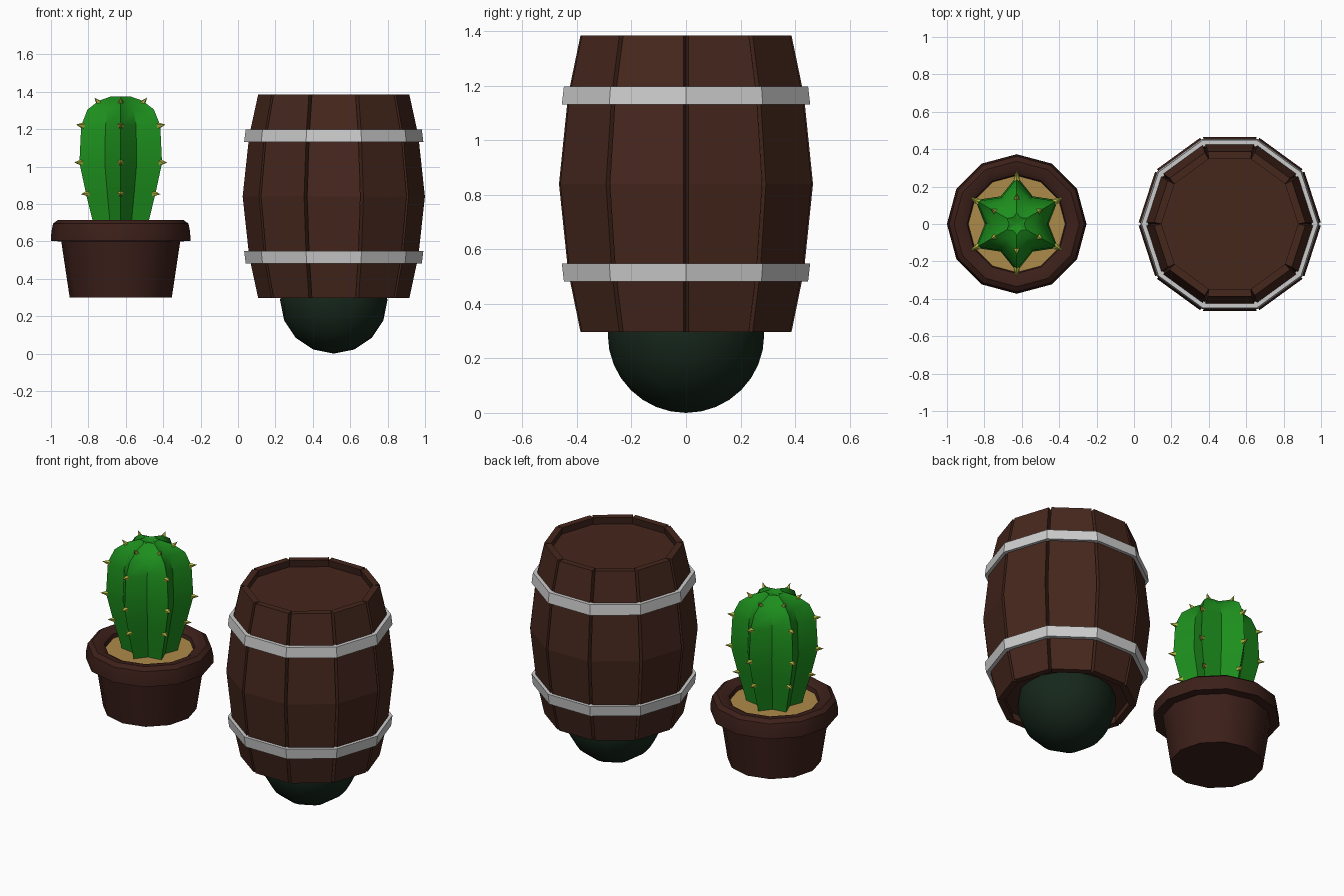
import bpy, bmesh, math
from mathutils import Vector

if "Cube" in bpy.data.objects:
    bpy.data.objects.remove(bpy.data.objects["Cube"])


def material(name, rgb):
    m = bpy.data.materials.new(name)
    m.diffuse_color = (*rgb, 1)
    m.use_nodes = True
    m.node_tree.nodes["Principled BSDF"].inputs["Base Color"].default_value = m.diffuse_color
    return m


WOOD = material("wood", (0.06, 0.02, 0.012))
CLAY = material("clay", (0.045, 0.014, 0.01))
GREEN = material("green", (0.012, 0.27, 0.012))
SAND = material("sand", (0.42, 0.26, 0.07))
SPINE = material("spine", (0.4, 0.45, 0.05))
DARK = material("dark_green", (0.008, 0.02, 0.011))


def finish(name, bm, loc, mat=None, smooth=None):
    bmesh.ops.recalc_face_normals(bm, faces=bm.faces)
    me = bpy.data.meshes.new(name)
    bm.to_mesh(me)
    bm.free()
    ob = bpy.data.objects.new(name, me)
    ob.location = loc
    bpy.context.collection.objects.link(ob)
    if mat:
        me.materials.append(mat)
    if smooth:
        bpy.ops.object.select_all(action='DESELECT')
        ob.select_set(True)
        bpy.context.view_layer.objects.active = ob
        bpy.ops.object.shade_smooth_by_angle(angle=math.radians(smooth))
    return ob


def lathe(name, profile, n, loc, mat=None, smooth=None, closed=False, valley=1.0, start=0):
    """Revolve (radius, z) points; every other side is scaled by valley."""
    bm = bmesh.new()
    rings = []
    for r, z in profile:
        ring = []
        for i in range(n):
            a = start + math.tau * i / n
            k = r * (valley if i % 2 else 1)
            ring.append(bm.verts.new((k * math.cos(a), k * math.sin(a), z)))
        rings.append(ring)
    pairs = list(zip(rings, rings[1:]))
    if closed:
        pairs.append((rings[-1], rings[0]))
    else:
        bm.faces.new(rings[0])
        bm.faces.new(rings[-1])
    for a, b in pairs:
        for i in range(n):
            j = (i + 1) % n
            bm.faces.new((a[i], a[j], b[j], b[i]))
    return finish(name, bm, loc, mat, smooth)


POT = (-0.627, 0, 0)
BARREL = (0.512, 0, 0)

# Pot with a thick rounded rim, and the sand inside
lathe("pot", [(0.273, 0.30), (0.318, 0.60), (0.373, 0.602), (0.371, 0.65), (0.362, 0.695),
              (0.335, 0.715), (0.295, 0.713), (0.265, 0.695), (0.25, 0.64)], 12, POT, CLAY, 40)
lathe("sand", [(0.255, 0.64), (0.26, 0.672)], 12, POT, SAND)

# Six-ribbed cactus body
ribs = [(0.155, 0.64), (0.176, 0.72), (0.213, 0.85), (0.255, 1.02), (0.244, 1.22),
        (0.205, 1.305), (0.135, 1.352), (0.06, 1.375), (0.01, 1.362)]
lathe("cactus", ribs, 12, POT, GREEN, 35, valley=0.67, start=math.pi / 6)

# Spines along each rib: radius, height, outward and upward direction
bm = bmesh.new()
for k in range(6):
    a = math.pi / 6 + k * math.pi / 3
    for r, z, out, up in ((0.213, 0.855, 1, -0.1), (0.255, 1.022, 1, 0),
                          (0.244, 1.22, 1, 0.15), (0.14, 1.345, 0.7, 0.75)):
        d = Vector((out * math.cos(a), out * math.sin(a), up)).normalized()
        base = Vector((r * math.cos(a), r * math.sin(a), z)) + d * 0.01
        mat = d.to_track_quat('Z', 'Y').to_matrix().to_4x4()
        mat.translation = base
        bmesh.ops.create_cone(bm, cap_ends=True, segments=5, radius1=0.018, radius2=0,
                              depth=0.045, matrix=mat)
finish("spines", bm, POT, SPINE)

# Ten bulging barrel staves with grooves between them
curve = [(0.407, 0.297), (0.455, 0.52), (0.49, 0.84), (0.455, 1.165), (0.407, 1.385)]
half = math.pi / 10
bm = bmesh.new()
for k in range(10):
    a = half + k * 2 * half
    n = Vector((math.cos(a), math.sin(a), 0))
    t = Vector((-n.y, n.x, 0))
    sections = []
    for r, z in curve:
        ap, ri = r * math.cos(half), r - 0.042
        wo, wi = r * math.sin(half) - 0.009, ri * math.sin(half)
        pts = ((ap, -wo), (ap, wo), (ri * math.cos(half), wi), (ri * math.cos(half), -wi))
        sections.append([bm.verts.new(n * d + t * w + Vector((0, 0, z))) for d, w in pts])
    bm.faces.new(sections[0])
    bm.faces.new(sections[-1])
    for s, u in zip(sections, sections[1:]):
        for i in range(4):
            j = (i + 1) % 4
            bm.faces.new((s[i], s[j], u[j], u[i]))
finish("barrel_staves", bm, BARREL, WOOD)

# Recessed barrel heads
lathe("barrel_lid", [(0.375, 1.315), (0.372, 1.34)], 10, BARREL, WOOD)
lathe("barrel_base", [(0.372, 0.342), (0.375, 0.367)], 10, BARREL, WOOD)

# Metal hoops
lathe("upper_hoop", [(0.445, 1.132), (0.479, 1.132), (0.471, 1.198), (0.437, 1.198)],
      10, BARREL, closed=True)
lathe("lower_hoop", [(0.437, 0.482), (0.471, 0.482), (0.479, 0.548), (0.445, 0.548)],
      10, BARREL, closed=True)

# Dark ball the barrel sits on, its poles pointing sideways
bpy.ops.mesh.primitive_uv_sphere_add(segments=32, ring_count=8, radius=0.287,
                                     location=(0.512, 0, 0.287), rotation=(0, math.pi / 2, 0))
ball = bpy.context.object
ball.name = "ball"
ball.data.materials.append(DARK)
bpy.ops.object.shade_smooth()
